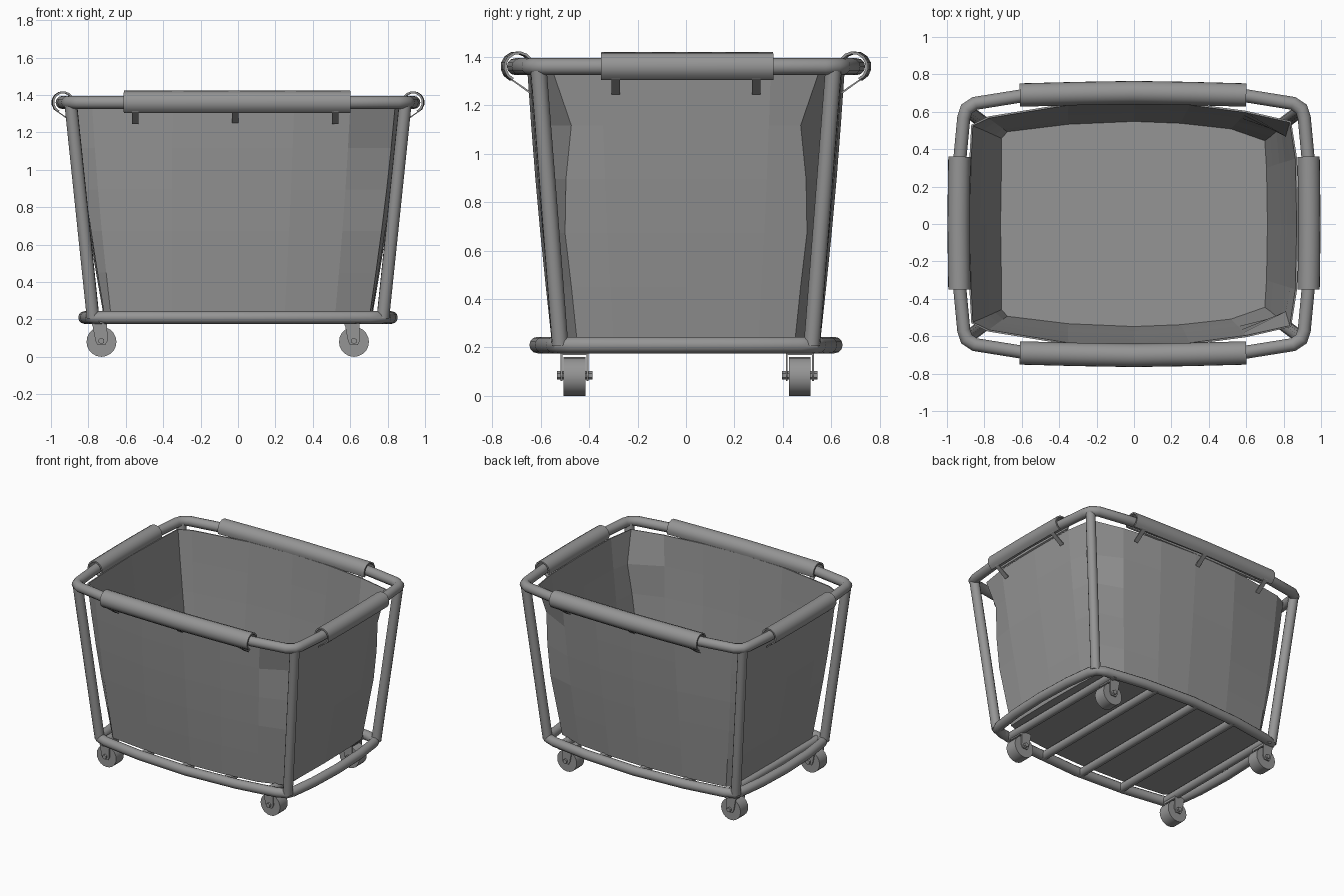
import bpy, bmesh
from math import sin, cos, pi, radians
from mathutils import Vector

if "Cube" in bpy.data.objects:
    bpy.data.objects.remove(bpy.data.objects["Cube"])

grey = bpy.data.materials.new("mid_grey")
grey.use_nodes = True
COLOUR = (0.3, 0.3, 0.3, 1)
grey.diffuse_color = COLOUR
grey.node_tree.nodes["Principled BSDF"].inputs["Base Color"].default_value = COLOUR


def finish(name, bm, smooth=False):
    bmesh.ops.recalc_face_normals(bm, faces=bm.faces)
    mesh = bpy.data.meshes.new(name)
    bm.to_mesh(mesh)
    bm.free()
    mesh.materials.append(grey)
    obj = bpy.data.objects.new(name, mesh)
    bpy.context.collection.objects.link(obj)
    if smooth:
        bpy.ops.object.select_all(action='DESELECT')
        obj.select_set(True)
        bpy.context.view_layer.objects.active = obj
        bpy.ops.object.shade_smooth_by_angle(angle=radians(40))
    return obj


def skin(bm, rings, loop_rings, loop_ring):
    """Join rows of points with quads."""
    rows = [[bm.verts.new(p) for p in r] for r in rings]
    n, m = len(rows), len(rows[0])
    for i in range(n if loop_rings else n - 1):
        for j in range(m if loop_ring else m - 1):
            a, b = rows[i], rows[(i + 1) % n]
            k = (j + 1) % m
            bm.faces.new((a[j], a[k], b[k], b[j]))
    return rows


def sweep(name, path, profile, z, closed):
    """Sweep an (outward, up) profile along a flat, anticlockwise path."""
    pts = [Vector(p) for p in path]
    n = len(pts)
    rings = []
    for i, p in enumerate(pts):
        before = pts[i - 1] if closed or i > 0 else p
        after = pts[(i + 1) % n] if closed or i < n - 1 else p
        a, b = (p - before).normalized(), (after - p).normalized()
        t = (a + b).normalized()
        out = Vector((t.y, -t.x)) / max(t.dot(a), t.dot(b))
        rings.append([(p.x + out.x * u, p.y + out.y * u, z + v) for u, v in profile])
    bm = bmesh.new()
    skin(bm, rings, closed, True)
    if not closed:
        bmesh.ops.holes_fill(bm, edges=[e for e in bm.edges if e.is_boundary])
    return finish(name, bm, True)


def rod(name, a, b, r, sides=12):
    a, b = Vector(a), Vector(b)
    bm = bmesh.new()
    bmesh.ops.create_cone(bm, cap_ends=True, segments=sides, radius1=r, radius2=r,
                          depth=(b - a).length)
    bm.transform((b - a).to_track_quat('Z', 'Y').to_matrix().to_4x4())
    bmesh.ops.translate(bm, verts=bm.verts, vec=(a + b) / 2)
    return finish(name, bm, True)


def prism(name, corners, offset):
    """Extrude a flat polygon along an offset."""
    bm = bmesh.new()
    d = Vector(offset)
    rows = skin(bm, [corners, [Vector(c) + d for c in corners]], False, True)
    for r in rows:
        bm.faces.new(r)
    return finish(name, bm)


def circle(r, n):
    return [(r * cos(2 * pi * i / n), r * sin(2 * pi * i / n)) for i in range(n)]


def ring_path(q):
    """Complete an outline from its +x +y quarter, which runs from +x to +y."""
    half = q + [(-x, y) for x, y in reversed(q[:-1])]
    return half + [(x, -y) for x, y in reversed(half[1:-1])]


# Bowed tubular frame
RAIL_Z, BASE_Z = 1.36, 0.21
top_quarter = [(.94, 0), (.93, .36), (.91, .57), (.895, .615), (.85, .645), (.6, .685), (0, .705)]
base_quarter = [(.82, 0), (.81, .27), (.785, .47), (.765, .52), (.7, .545), (.4, .59), (0, .613)]
sweep("top_rail", ring_path(top_quarter), circle(.035, 12), RAIL_Z, True)
sweep("base_rail", ring_path(base_quarter), circle(.034, 12), BASE_Z, True)
for sx in (-1, 1):
    for sy in (-1, 1):
        rod("corner_post", (sx * .775, sy * .52, BASE_Z), (sx * .895, sy * .61, RAIL_Z), .034)
for i in range(5):
    x = -.72 + .34 * i
    y = .61 - .1 * x * x
    rod("base_bar", (x, -y, .205), (x, y, .205), .03)


# Fabric bag, with folded corners at the left end
def bag_ring(half, z):
    pts = half + [(x, -y) for x, y in reversed(half[1:-1])]
    return [Vector((x, y, z)) for x, y in pts]


low = bag_ring([(.72, 0), (.715, .3), (.705, .45), (.52, .515), (.25, .545), (0, .555),
                (-.35, .54), (-.68, .5), (-.715, .46), (-.715, .3), (-.72, 0)], .228)
high = bag_ring([(.88, 0), (.872, .35), (.84, .55), (.6, .605), (.3, .645), (0, .655),
                 (-.35, .645), (-.78, .575), (-.87, .53), (-.88, .35), (-.89, 0)], 1.34)
fold = [0, 0, .004, -.02, -.06, 0]
FOLD_POINTS = (2, len(low) - 2)
rings = []
for i in range(6):
    t = i / 5
    bulge = 1 + .012 * sin(pi * t)
    ring = []
    for j, (a, b) in enumerate(zip(low, high)):
        p = a.lerp(b, t)
        pinch = fold[i] if j in FOLD_POINTS else 0
        y = p.y * bulge + (pinch if p.y > 0 else -pinch)
        ring.append((p.x * bulge, y, p.z))
    rings.append(ring)
bm = bmesh.new()
rows = skin(bm, rings, False, True)
bm.faces.new(rows[0])
bag = finish("fabric_bag", bm)
solid = bag.modifiers.new("thickness", 'SOLIDIFY')
solid.thickness = .01


# Fabric sleeves folded over the rail, open underneath
def hook(r):
    angles = [radians(205 - 270 * i / 10) for i in range(11)]
    outer = [(r * cos(a), r * sin(a)) for a in angles]
    return outer + [((r - .011) * cos(a), (r - .011) * sin(a)) for a in reversed(angles)]


long_path = [(.6, .69), (.3, .698), (0, .703), (-.3, .698), (-.61, .69)]
short_path = [(.934, -.35), (.937, -.15), (.938, 0), (.937, .15), (.934, .36)]
sweep("back_sleeve", long_path, hook(.063), RAIL_Z, False)
sweep("front_sleeve", [(x, -y) for x, y in reversed(long_path)], hook(.063), RAIL_Z, False)
sweep("left_sleeve", short_path, hook(.06), RAIL_Z, False)
sweep("right_sleeve", [(-x, y) for x, y in reversed(short_path)], hook(.06), RAIL_Z, False)

# Straps tying each sleeve back to the bag
strap = [(.03, -.05), (-.06, -.115), (-.06, -.105), (.035, -.04)]
for s in (-1, 1):
    for x in (-.55, -.015, .52):
        prism("long_side_strap", [(x - .017, s * (.7 + u), RAIL_Z + v) for u, v in strap],
              (.034, 0, 0))
    for y in (-.29, .29):
        prism("end_strap", [(s * (.938 + u), y - .017, RAIL_Z + v) for u, v in strap],
              (0, .034, 0))

# Casters
fork = [(-.05, .18), (.03, .18), (.032, .085), (.02, .062), (-.02, .062), (-.032, .085)]
for x in (-.73, .62):
    for y in (-.46, .47):
        rod("caster_wheel", (x, y - .045, .08), (x, y + .045, .08), .08, 20)
        rod("caster_axle", (x, y - .073, .085), (x, y + .073, .085), .017, 6)
        for s in (-1, 1):
            prism("caster_fork", [(x + u, y + s * .054 - .004, v) for u, v in fork],
                  (0, .008, 0))
        prism("caster_plate", [(x - .05, y - .058, .168), (x + .03, y - .058, .168),
                               (x + .03, y + .058, .168), (x - .05, y + .058, .168)],
              (0, 0, .02))
